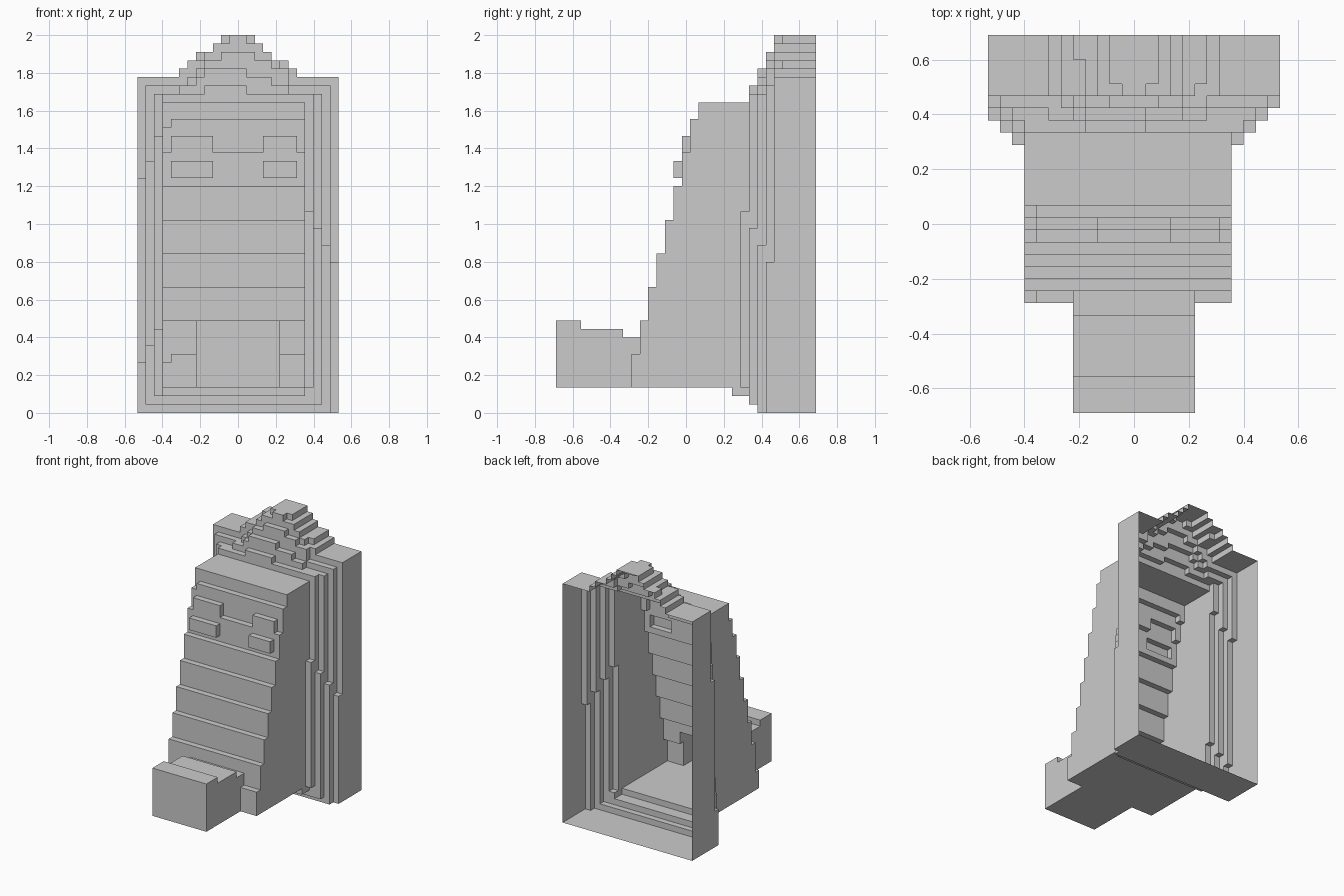
import bpy, bmesh
from mathutils import Vector

if "Cube" in bpy.data.objects:
    bpy.data.objects.remove(bpy.data.objects["Cube"])

H = 2 / 45                      # size of one block
NX, NY = 24, 31                 # block grid; the shell is open at the back (j = NY)
owner = {}                      # block -> part name


def fill(part, i0, i1, k0, k1, j0, j1=NY):
    """Claim blocks i0..i1, k0..k1, running from front depth j0 back to j1."""
    for i in range(i0, i1):
        for k in range(k0, k1):
            for j in range(j0, j1):
                owner.setdefault((i, j, k), part)


# Brow and cheek bumps, both sides
for i0, i1 in ((4, 9), (15, 19)):
    fill("brow_bumps", i0, i1, 31, 33, 15, 16)
    fill("eye_bumps", i0, i1, 28, 30, 14, 15)

# Muzzle with stepped top
for j0, j1, top in ((0, 3, 11), (3, 8, 10), (8, 10, 9)):
    fill("muzzle", 7, 17, 3, top, j0, j1)

# Sloping head: bands of (bottom, top, front depth)
for k0, k1, j in ((7, 11, 10), (11, 15, 11), (15, 19, 12), (19, 23, 13),
                  (23, 27, 14), (27, 31, 15), (31, 35, 16), (35, 37, 17)):
    fill("head", 4, 20, k0, k1, j)
    fill("head", 3, 4, k0, min(k1, 34) if k1 == 35 else k1, 17 if k0 == 34 else j)
fill("head", 3, 4, 34, 35, 17)
fill("head", 4, 20, 3, 7, 9)
fill("head", 3, 4, 3, 6, 9)
fill("head", 3, 4, 6, 7, 10)

# Stepped frame: upper rims, then the lower portions that sit further forward
fill("frame", 0, 24, 0, 40, 26)
fill("frame", 1, 23, 1, 39, 25)
fill("frame", 2, 22, 2, 38, 24)
fill("frame", 3, 21, 2, 38, 23)
for i, top, j in ((23, 18, 25), (22, 20, 24), (21, 22, 23), (20, 24, 22)):
    fill("frame", i, i + 1, 23 - i, top, j)
for i, mid, low in ((0, 28, 6), (1, 30, 8), (2, 33, 10)):
    fill("frame", i, i + 1, i, mid, 25 - i)
    fill("frame", i, i + 1, i, low, 24 - i)
# bottom sills
fill("frame", 0, 23, 0, 1, 24)
fill("frame", 1, 22, 1, 2, 23)
fill("frame", 3, 20, 2, 3, 21)

# Crest: rows of (left, right, bottom, front depth)
for i0, i1, k, j in ((5, 19, 40, 26), (6, 17, 41, 26), (6, 18, 41, 27), (8, 16, 42, 26),
                     (7, 16, 42, 29), (9, 15, 43, 26), (11, 13, 44, 26), (10, 14, 44, 27),
                     (6, 18, 39, 25), (7, 18, 40, 25), (8, 16, 41, 25), (10, 14, 42, 25),
                     (5, 18, 38, 24), (7, 16, 39, 24), (8, 13, 40, 24), (8, 13, 38, 23)):
    fill("crest", i0, i1, k, k + 1, j)

# Skin: keep only exposed block faces, leaving the back open
meshes = {p: bmesh.new() for p in set(owner.values())}
for (i, j, k), part in owner.items():
    for axis in range(3):
        for s in (-1, 1):
            n = [i, j, k]
            n[axis] += s
            if tuple(n) in owner or n[1] == NY:
                continue
            u, v = (axis + 1) % 3, (axis + 2) % 3
            pts = []
            for a, b in ((0, 0), (1, 0), (1, 1), (0, 1))[::s]:
                p = [i, j, k]
                p[axis] += s > 0
                p[u] += a
                p[v] += b
                pts.append(Vector(((p[0] - NX / 2) * H, (p[1] - NY / 2) * H, p[2] * H)))
            bm = meshes[part]
            bm.faces.new([bm.verts.new(p) for p in pts])

# One object per part, coplanar faces merged
for part, bm in sorted(meshes.items()):
    bmesh.ops.remove_doubles(bm, verts=bm.verts, dist=1e-4)
    bmesh.ops.dissolve_limit(bm, angle_limit=0.02, verts=bm.verts, edges=bm.edges,
                             delimit={'NORMAL'})
    me = bpy.data.meshes.new(part)
    bm.to_mesh(me)
    bm.free()
    bpy.context.collection.objects.link(bpy.data.objects.new(part, me))
